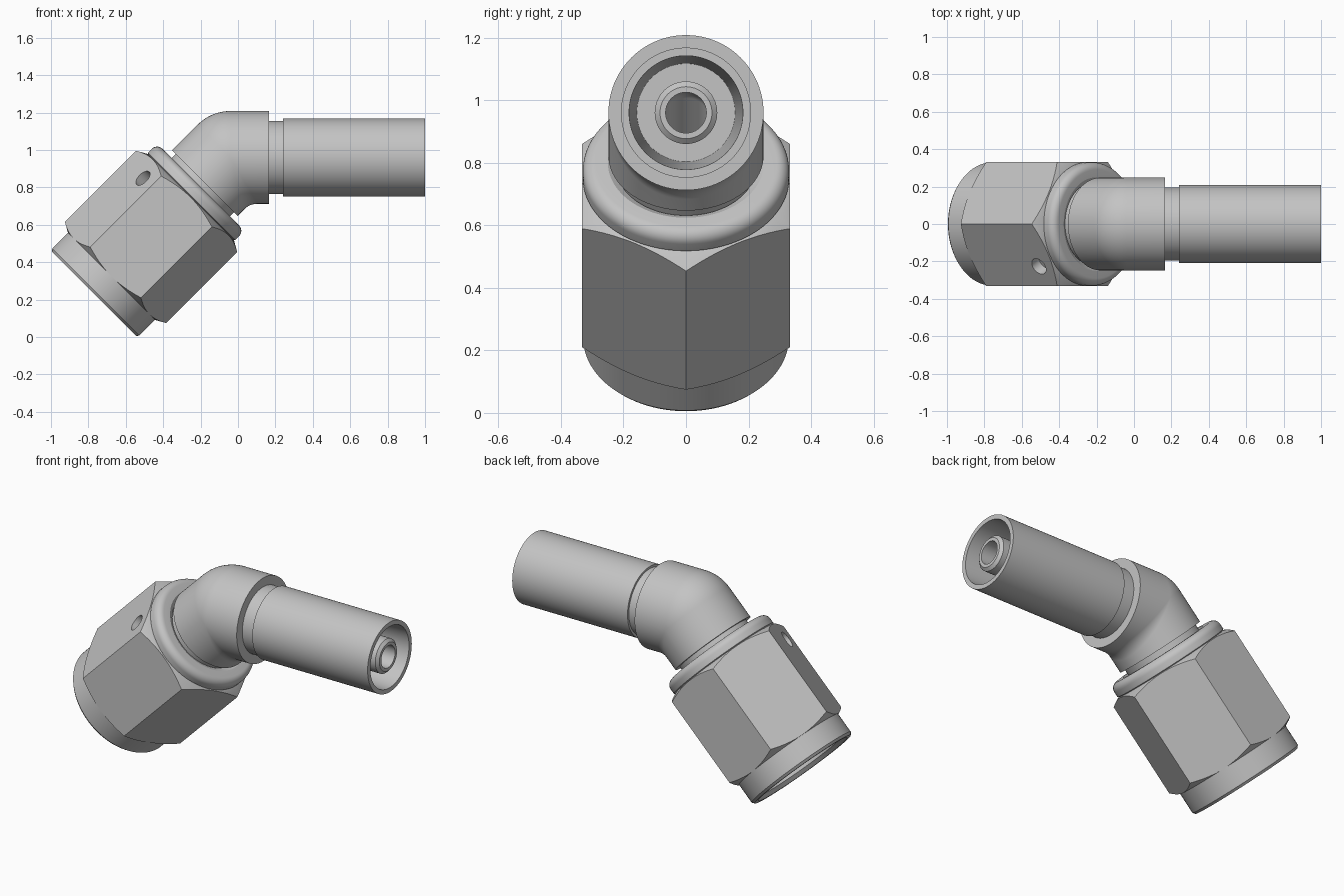
import bpy, bmesh, math
from mathutils import Matrix, Vector

if "Cube" in bpy.data.objects:
    bpy.data.objects.remove(bpy.data.objects["Cube"])

SEG = 96
BEND = math.radians(45)
PIVOT = Vector((-0.04, 0, 0.96))        # where the two pipe axes meet

steel = bpy.data.materials.new("steel_grey")
steel.diffuse_color = (0.55, 0.55, 0.55, 1)
steel.use_nodes = True
steel.node_tree.nodes["Principled BSDF"].inputs["Base Color"].default_value = steel.diffuse_color

# Local z runs along the slanted arm, local x points to its upper side
c = math.sqrt(0.5)
ARM = Matrix(((-c, 0, -c, PIVOT.x), (0, 1, 0, 0), (c, 0, -c, PIVOT.z), (0, 0, 0, 1)))


def skin(name, rings):
    """Join a closed loop of rings into a solid."""
    bm = bmesh.new()
    loops = [[bm.verts.new(p) for p in ring] for ring in rings]
    for i, a in enumerate(loops):
        b = loops[(i + 1) % len(loops)]
        for j in range(SEG):
            k = (j + 1) % SEG
            bm.faces.new((a[j], a[k], b[k], b[j]))
    bmesh.ops.remove_doubles(bm, verts=bm.verts, dist=1e-5)
    bmesh.ops.dissolve_degenerate(bm, edges=bm.edges, dist=1e-5)
    bmesh.ops.recalc_face_normals(bm, faces=bm.faces)
    mesh = bpy.data.meshes.new(name)
    bm.to_mesh(mesh)
    bm.free()
    ob = bpy.data.objects.new(name, mesh)
    bpy.context.collection.objects.link(ob)
    mesh.materials.append(steel)
    return ob


def smooth(ob, degrees=25):
    bpy.ops.object.select_all(action='DESELECT')
    ob.select_set(True)
    bpy.context.view_layer.objects.active = ob
    bpy.ops.object.shade_smooth_by_angle(angle=math.radians(degrees))


ANGLES = [2 * math.pi * j / SEG for j in range(SEG)]


def tube_ring(x, r):
    return [Vector((x, r * math.sin(t), PIVOT.z + r * math.cos(t))) for t in ANGLES]


def arm_ring(s, r):
    return [ARM @ Vector((r * math.cos(t), r * math.sin(t), s)) for t in ANGLES]


def bend_ring(a, r):
    """Ball-shaped outside of the bend, small fillet on the inside."""
    ring = []
    for t in ANGLES:
        u = r * math.cos(t)
        side = Vector((-math.sin(a), 0, math.cos(a)))
        if u >= 0:
            p = PIVOT + side * u
        else:
            rho = 0.4 * -u
            mid = Vector((-math.sin(BEND / 2), 0, math.cos(BEND / 2)))
            p = PIVOT - mid * ((rho - u) / math.cos(BEND / 2)) + side * rho
        ring.append(p + Vector((0, r * math.sin(t), 0)))
    return ring


STEPS = [BEND * i / 16 for i in range(17)]
BORE = 0.065

# Elbow pipe: hose stem, ferrule, collar, bend, neck, sealing nose, bore
ferrule = [(0.99, BORE), (0.99, 0.083), (0.975, 0.10), (0.30, 0.10), (0.30, 0.157),
           (1.0, 0.182), (1.0, 0.208), (0.24, 0.208), (0.24, 0.195), (0.165, 0.195),
           (0.165, 0.248)]
nose = [(0.195, 0.248), (0.195, 0.22), (0.60, 0.22), (0.60, 0.262), (0.70, 0.262),
        (0.86, 0.13), (0.86, BORE)]
rings = [tube_ring(x, r) for x, r in ferrule]
rings += [bend_ring(a, 0.248) for a in STEPS]
rings += [arm_ring(s, r) for s, r in nose]
rings += [bend_ring(a, BORE) for a in reversed(STEPS)]
smooth(skin("elbow_pipe", rings))

# Swivel nut: rounded bead, chamfered hexagon, round skirt, open bore
FLAT = 0.332


def nut_profile(t):
    h = FLAT / math.cos(t % (math.pi / 3) - math.pi / 6)
    slope = (h - FLAT) * 0.6
    bead = [(0.265 - 0.04 * math.sin(b), 0.290 + 0.04 * math.cos(b))
            for b in [math.pi / 2 * (1 - i / 8) for i in range(9)]]
    return ([(0.55, 0.225), (0.24, 0.225), (0.225, 0.25)] + bead +
            [(0.295, 0.33), (0.30, 0.322), (0.302, FLAT - 0.002),
             (0.302 + slope, h), (0.90 - slope, h),
             (0.90, FLAT - 0.003), (1.018, FLAT - 0.003), (1.032, 0.318),
             (1.032, 0.295), (1.01, 0.275), (0.55, 0.275)])


columns = [nut_profile(t) for t in ANGLES]
rings = [[ARM @ Vector((col[i][1] * math.cos(t), col[i][1] * math.sin(t), col[i][0]))
          for col, t in zip(columns, ANGLES)] for i in range(len(columns[0]))]
nut = skin("swivel_nut", rings)

# Pin hole in the upper front flat of the nut
f = -math.pi / 6
normal = Vector((math.cos(f), math.sin(f), 0))
spot = normal * FLAT + Vector((math.sin(f), -math.cos(f), 0)) * 0.07 + Vector((0, 0, 0.41))
bm = bmesh.new()
bmesh.ops.create_cone(bm, cap_ends=True, segments=32, radius1=0.048, radius2=0.048, depth=0.12,
                      matrix=ARM @ Matrix.Translation(spot)
                      @ normal.to_track_quat('Z', 'Y').to_matrix().to_4x4())
mesh = bpy.data.meshes.new("pin_hole_cutter")
bm.to_mesh(mesh)
bm.free()
mesh.materials.append(steel)
cutter = bpy.data.objects.new("pin_hole_cutter", mesh)
bpy.context.collection.objects.link(cutter)
cutter.hide_render = True

cut = nut.modifiers.new("pin_hole", 'BOOLEAN')
cut.operation = 'DIFFERENCE'
cut.solver = 'EXACT'
cut.object = cutter
bpy.context.view_layer.objects.active = nut
bpy.ops.object.modifier_apply(modifier=cut.name)
bpy.data.objects.remove(cutter)
smooth(nut, 20)
